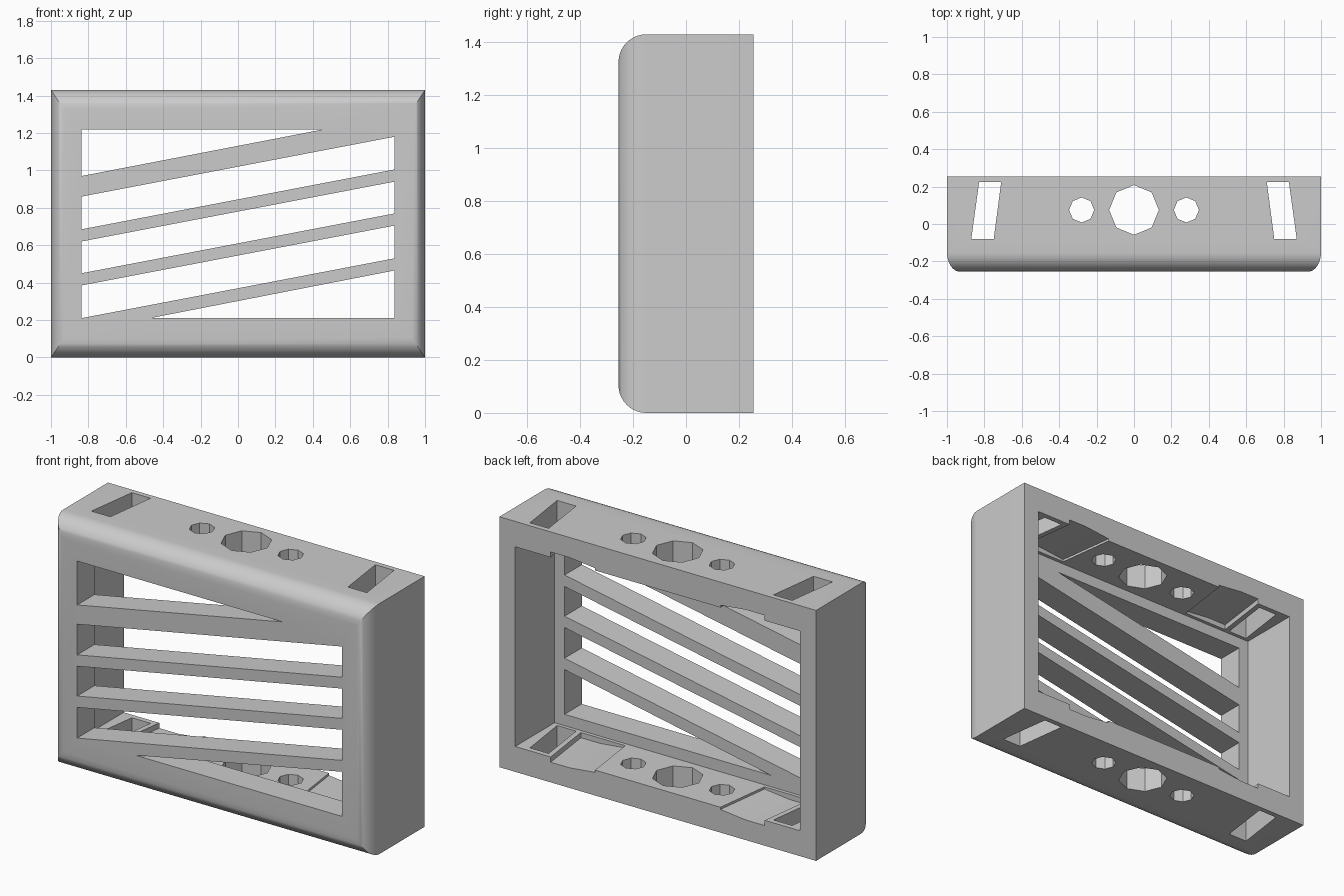
import bpy, bmesh
from math import sin, cos, pi, radians

cube = bpy.data.objects.get("Cube")
if cube:
    bpy.data.objects.remove(cube, do_unlink=True)

HEIGHT, BACK, FRONT = 1.43, 0.255, -0.255
INNER_FRONT = -0.10          # rear face of the slatted panel
WALL_X, WALL_Z = 0.90, 0.145  # inner faces of the frame walls

grey = bpy.data.materials.new("plain grey")
grey.use_nodes = True
tone = (0.6, 0.6, 0.6, 1)
grey.diffuse_color = tone
grey.node_tree.nodes["Principled BSDF"].inputs["Base Color"].default_value = tone


def prism(name, profile, axis, lo, hi, shear=0):
    """Extrude a 2D profile along an axis, optionally shifting its far end."""
    place = {"x": lambda u, v, w: (w, u, v),
             "y": lambda u, v, w: (u, w, v),
             "z": lambda u, v, w: (u, v, w)}[axis]
    bm = bmesh.new()
    near = [bm.verts.new(place(u, v, lo)) for u, v in profile]
    far = [bm.verts.new(place(u + shear, v, hi)) for u, v in profile]
    bm.faces.new(near)
    bm.faces.new(far[::-1])
    n = len(profile)
    for i in range(n):
        j = (i + 1) % n
        bm.faces.new((near[i], far[i], far[j], near[j]))
    bmesh.ops.recalc_face_normals(bm, faces=bm.faces)
    mesh = bpy.data.meshes.new(name)
    bm.to_mesh(mesh)
    bm.free()
    mesh.materials.append(grey)
    obj = bpy.data.objects.new(name, mesh)
    bpy.context.collection.objects.link(obj)
    return obj


def rect(u0, u1, v0, v1):
    return [(u0, v0), (u1, v0), (u1, v1), (u0, v1)]


def quarter(cx, cy, rx, ry, start, steps=10):
    angles = [radians(start + 90 * i / steps) for i in range(steps + 1)]
    return [(cx + rx * cos(a), cy + ry * sin(a)) for a in angles]


def octagon(cx, cy, r):
    return [(cx + r * cos(i * pi / 4), cy + r * sin(i * pi / 4)) for i in range(8)]


# Outer shell: rounded side profile crossed with rounded plan profile
R, RX = 0.105, 0.07
side = ([(BACK, 0), (BACK, HEIGHT)]
        + quarter(FRONT + R, HEIGHT - R, R, R, 90)
        + quarter(FRONT + R, R, R, R, 180))
plan = ([(1, 0.4), (-1, 0.4)]
        + quarter(-1 + RX, FRONT + R, RX, R, 180)
        + quarter(1 - RX, FRONT + R, RX, R, 270))
frame = prism("slatted_frame", side, "x", -1.2, 1.2)
plan_block = prism("plan_block", plan, "z", -0.5, 2)

# Open cavity at the back
cutters = [prism("cavity", rect(-WALL_X, WALL_X, WALL_Z, HEIGHT - WALL_Z),
                 "y", INNER_FRONT, 0.5)]

# Openings left between the sloping slats
W, LOW, TOP, RISE = 0.837, 0.21, 1.22, 0.32
openings = [[(-W, 0.97), (0.46, TOP), (-W, TOP)],
            [(-0.47, LOW), (W, LOW), (W, 0.465)]]
for z0, z1 in ((0.685, 0.86), (0.45, 0.62), (LOW, 0.385)):
    openings.append([(-W, z0), (W, z0 + RISE), (W, z1 + RISE), (-W, z1)])
for shape in openings:
    cutters.append(prism("slat_opening", shape, "y", -0.5, INNER_FRONT + 0.05))

# Round holes through the top and bottom walls
for x, r in ((-0.28, 0.067), (0, 0.133), (0.28, 0.067)):
    cutters.append(prism("round_hole", octagon(x, 0.075, r), "z", -0.5, 2))

for s in (-1, 1):
    # Slanted strap slots
    slot = [(s * 0.87, -0.08), (s * 0.75, -0.08), (s * 0.71, 0.225), (s * 0.828, 0.225)]
    cutters.append(prism("strap_slot", slot, "z", -0.5, 2))
    # Ramped strap recesses inside the floor and the ceiling
    ramp = [(0.72, 0.3), (0.72, 0.115), (0.6, 0.115), (0.44, 0.132), (0.44, 0.3)]
    for flip in (False, True):
        shape = [(s * x, HEIGHT - z if flip else z) for x, z in ramp]
        cutters.append(prism("strap_recess", shape, "y", -0.08, 0.3, -s * 0.05))

# Apply the cuts
for tool in [plan_block] + cutters:
    mod = frame.modifiers.new(tool.name, "BOOLEAN")
    mod.operation = "INTERSECT" if tool is plan_block else "DIFFERENCE"
    mod.solver = "EXACT"
    mod.object = tool
    tool.hide_render = True
bpy.ops.object.select_all(action="DESELECT")
frame.select_set(True)
bpy.context.view_layer.objects.active = frame
bpy.ops.object.convert(target="MESH")
for tool in [plan_block] + cutters:
    bpy.data.objects.remove(tool, do_unlink=True)
bpy.ops.object.shade_smooth_by_angle(angle=radians(30))
